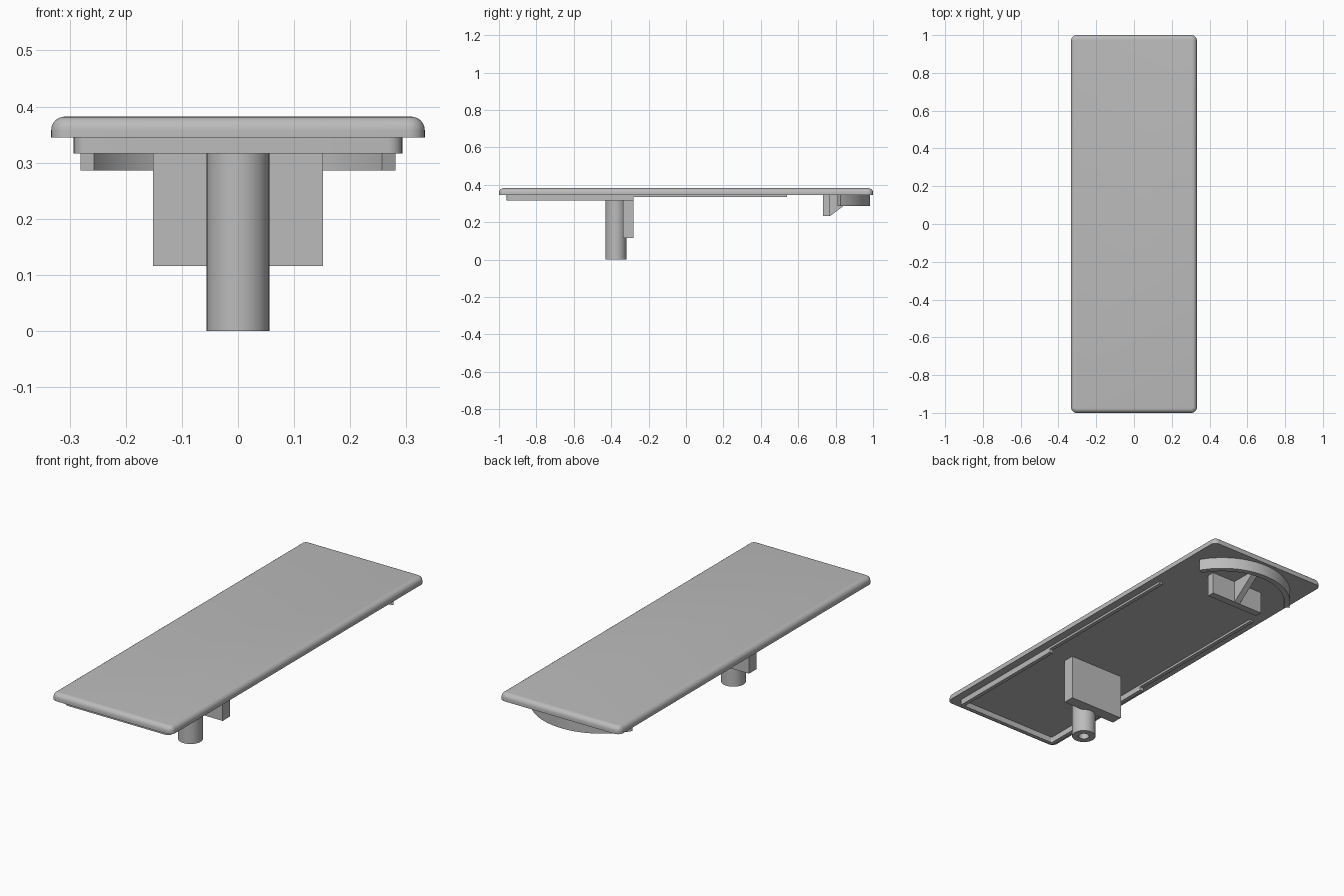
import bpy, bmesh
from math import sin, cos, asin, pi, radians
from mathutils import Vector

cube = bpy.data.objects.get("Cube")
if cube:
    bpy.data.objects.remove(cube, do_unlink=True)

grey = bpy.data.materials.new("plain_grey")
grey.use_nodes = True
grey.diffuse_color = (0.5, 0.5, 0.5, 1)
grey.node_tree.nodes["Principled BSDF"].inputs["Base Color"].default_value = (0.5, 0.5, 0.5, 1)

UNDERSIDE = 0.345


def finish(name, bm, smooth=False):
    bmesh.ops.recalc_face_normals(bm, faces=bm.faces)
    mesh = bpy.data.meshes.new(name)
    bm.to_mesh(mesh)
    bm.free()
    mesh.materials.append(grey)
    obj = bpy.data.objects.new(name, mesh)
    bpy.context.collection.objects.link(obj)
    if smooth:
        bpy.ops.object.select_all(action='DESELECT')
        obj.select_set(True)
        bpy.context.view_layer.objects.active = obj
        bpy.ops.object.shade_smooth_by_angle(angle=radians(30))
    return obj


def box_mesh(lo, hi):
    bm = bmesh.new()
    bmesh.ops.create_cube(bm, size=1)
    lo, hi = Vector(lo), Vector(hi)
    for v in bm.verts:
        v.co = (lo + hi) / 2 + v.co * (hi - lo)
    return bm


def band(name, outer, inner, z0, z1):
    """Wall of constant height between two matching outlines."""
    bm = bmesh.new()
    rings = [[bm.verts.new((x, y, z)) for x, y, z in
              ((*o, z0), (*o, z1), (*i, z1), (*i, z0))] for o, i in zip(outer, inner)]
    for a, b in zip(rings, rings[1:]):
        for k in range(4):
            n = (k + 1) % 4
            bm.faces.new((a[k], a[n], b[n], b[k]))
    bm.faces.new(rings[0])
    bm.faces.new(rings[-1])
    return finish(name, bm, True)


# Cover plate with rounded corners and a rounded upper edge
bm = box_mesh((-0.333, -1, UNDERSIDE), (0.333, 1, 0.382))
uprights = [e for e in bm.edges if abs(e.verts[0].co.z - e.verts[1].co.z) > 0.01]
bmesh.ops.bevel(bm, geom=uprights, offset=0.03, segments=8, profile=0.5, affect='EDGES')
top_edges = [e for e in bm.edges if all(v.co.z > 0.38 for v in e.verts)]
bmesh.ops.bevel(bm, geom=top_edges, offset=0.024, segments=6, profile=0.5, affect='EDGES')
finish("cover_plate", bm, True)


# U-shaped locating rim round the front
def u_outline(half, front, back, radius):
    right = [(half, back)]
    for k in range(7):
        a = k / 6 * pi / 2
        right.append((half - radius + radius * cos(a), front + radius - radius * sin(a)))
    return right + [(-x, y) for x, y in reversed(right)]


band("front_rim", u_outline(0.293, -0.96, -0.28, 0.025),
     u_outline(0.273, -0.94, -0.28, 0.005), 0.316, UNDERSIDE)

# Shallow side rails continuing the rim
for side, s in (("left", 1), ("right", -1)):
    x0, x1 = sorted((s * 0.273, s * 0.293))
    finish(side + "_rail", box_mesh((x0, -0.28, 0.334), (x1, 0.54, UNDERSIDE)))

# Hollow screw post, turned from a profile
bm = bmesh.new()
profile = [(0, 0.2), (0.025, 0.2), (0.025, 0), (0.056, 0), (0.056, UNDERSIDE)]
verts = [bm.verts.new((r, 0, z)) for r, z in profile]
edges = [bm.edges.new(pair) for pair in zip(verts, verts[1:])]
bmesh.ops.spin(bm, geom=verts + edges, cent=(0, 0, 0), axis=(0, 0, 1),
               angle=2 * pi, steps=40)
bmesh.ops.remove_doubles(bm, verts=bm.verts, dist=0.0001)
bmesh.ops.translate(bm, verts=bm.verts, vec=(0, -0.375, 0))
finish("screw_post", bm, True)

# Block behind the post
finish("post_block", box_mesh((-0.152, -0.338, 0.116), (0.152, -0.28, UNDERSIDE)))

# Curved wall at the back
R, r, centre = 0.327, 0.299, 0.658
sweep = asin(0.281 / R)
angles = [sweep * (k / 16 - 1) for k in range(33)]
band("curved_wall", [(R * sin(a), centre + R * cos(a)) for a in angles],
     [(r * sin(a), centre + r * cos(a)) for a in angles], 0.286, UNDERSIDE)

# Latch plate with a triangular gusset
finish("latch_plate", box_mesh((-0.15, 0.733, 0.233), (0.15, 0.77, UNDERSIDE)))
bm = bmesh.new()
triangle = [(0.77, 0.233), (0.77, UNDERSIDE), (0.92, UNDERSIDE)]
face = bm.faces.new([bm.verts.new((-0.016, y, z)) for y, z in triangle])
moved = bmesh.ops.extrude_face_region(bm, geom=[face])["geom"]
bmesh.ops.translate(bm, vec=(0.032, 0, 0),
                    verts=[g for g in moved if isinstance(g, bmesh.types.BMVert)])
if not face.is_valid or all(len(e.link_faces) == 2 for e in bm.edges):
    pass
else:
    bmesh.ops.holes_fill(bm, edges=[e for e in bm.edges if len(e.link_faces) == 1])
finish("latch_gusset", bm)
